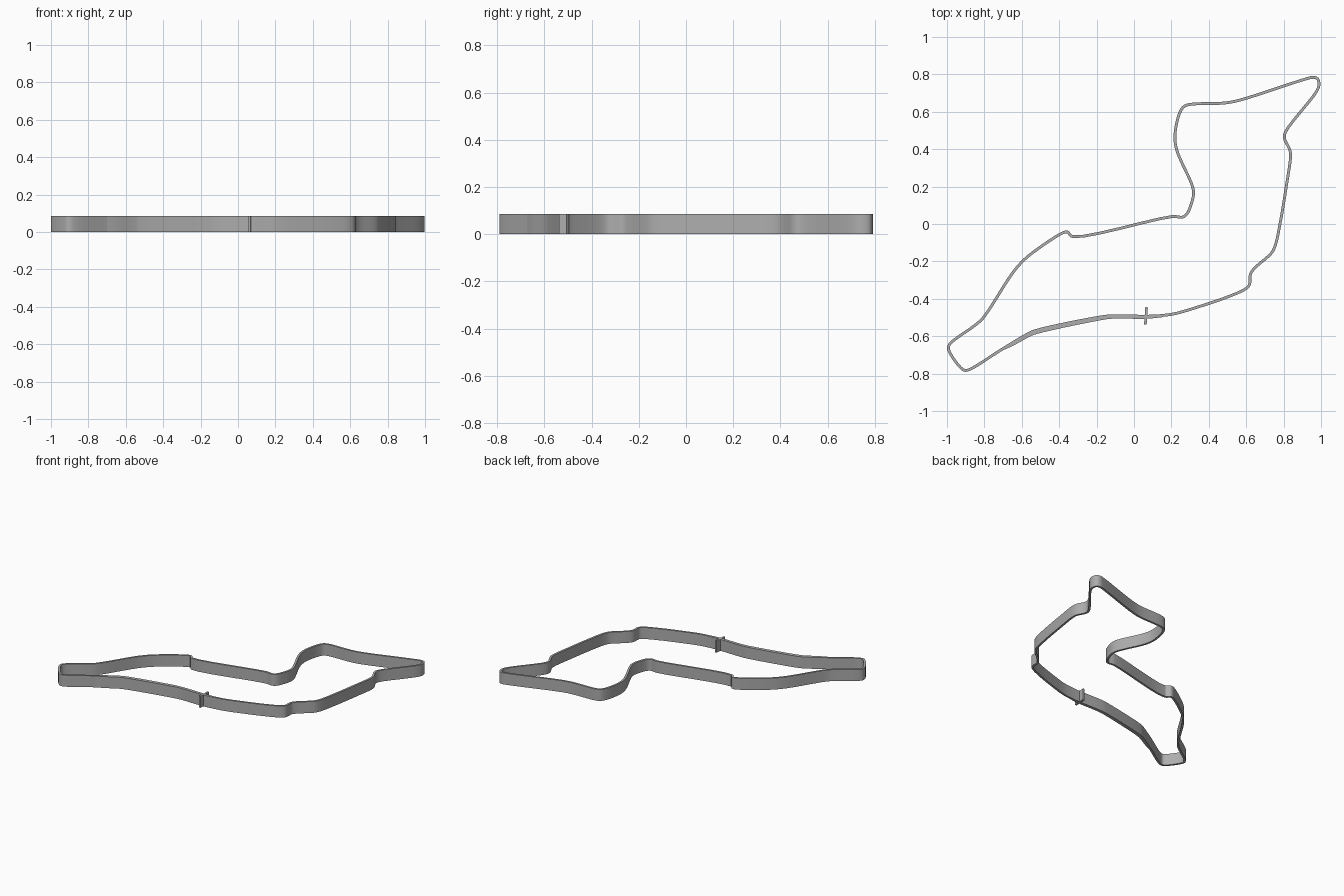
import bpy, bmesh, math
from mathutils import Vector

if "Cube" in bpy.data.objects:
    bpy.data.objects.remove(bpy.data.objects["Cube"])

HEIGHT = 0.085
WIDTH = 0.015

grey = bpy.data.materials.new("mid_grey")
grey.diffuse_color = (0.42, 0.42, 0.42, 1)
grey.use_nodes = True
grey.node_tree.nodes["Principled BSDF"].inputs["Base Color"].default_value = grey.diffuse_color

# Centre line of the closed circuit, anticlockwise from the start line
CIRCUIT = [
    (.067, -.493), (.15, -.489), (.22, -.479), (.35, -.441), (.50, -.39), (.596, -.347),
    (.617, -.325), (.623, -.268), (.645, -.236), (.735, -.155), (.755, -.115), (.783, .013),
    (.815, .206), (.837, .366), (.832, .398), (.805, .457), (.809, .490), (.976, .709),
    (.989, .746), (.981, .776), (.957, .784), (.917, .775), (.564, .662), (.484, .647),
    (.297, .639), (.265, .626), (.243, .591), (.222, .505), (.219, .447), (.233, .382),
    (.313, .20), (.318, .158), (.307, .11), (.283, .054), (.259, .037), (.206, .040),
    (-.329, -.067), (-.356, -.043), (-.382, -.048), (-.548, -.158), (-.602, -.206),
    (-.655, -.27), (-.805, -.50), (-.848, -.54), (-.985, -.642), (-.992, -.666),
    (-.979, -.698), (-.928, -.767), (-.906, -.782), (-.88, -.778), (-.703, -.668),
    (-.57, -.589), (-.53, -.571), (-.184, -.498), (-.12, -.491),
]
# Side lane running just outside the main straight
SIDE_LANE = [
    (-.703, -.668), (-.65, -.644), (-.565, -.598), (-.53, -.583), (-.184, -.508),
    (-.12, -.499), (.067, -.499), (.15, -.491),
]


def smooth_path(points, closed, steps=6):
    """Centripetal spline through the points."""
    pts = [Vector(p) for p in points]
    n = len(pts)
    get = (lambda i: pts[i % n]) if closed else (
        lambda i: pts[i] if 0 <= i < n else (2 * pts[0] - pts[1] if i < 0 else 2 * pts[-1] - pts[-2]))
    out = []
    for i in range(n if closed else n - 1):
        p = [get(i + k) for k in (-1, 0, 1, 2)]
        d = [math.sqrt((p[k + 1] - p[k]).length) for k in range(3)]
        m1 = d[1] * ((p[1] - p[0]) / d[0] - (p[2] - p[0]) / (d[0] + d[1])) + (p[2] - p[1])
        m2 = d[1] * ((p[3] - p[2]) / d[2] - (p[3] - p[1]) / (d[1] + d[2])) + (p[2] - p[1])
        for s in range(steps):
            t = s / steps
            out.append((2*t**3 - 3*t*t + 1) * p[1] + (t**3 - 2*t*t + t) * m1
                       + (3*t*t - 2*t**3) * p[2] + (t**3 - t*t) * m2)
    if not closed:
        out.append(pts[-1])
    return out


def wall(name, points, closed):
    """Sweep a rectangular section along a path lying on the ground."""
    path = smooth_path(points, closed)
    n = len(path)
    bm = bmesh.new()
    rings = []
    for i, p in enumerate(path):
        a = path[(i - 1) % n] if closed else path[max(i - 1, 0)]
        b = path[(i + 1) % n] if closed else path[min(i + 1, n - 1)]
        t = (b - a).normalized()
        side = Vector((-t.y, t.x)) * WIDTH / 2
        rings.append([bm.verts.new((p.x + s * side.x, p.y + s * side.y, z))
                      for s, z in ((-1, 0), (1, 0), (1, HEIGHT), (-1, HEIGHT))])
    for i in range(n if closed else n - 1):
        r, q = rings[i], rings[(i + 1) % n]
        for k in range(4):
            bm.faces.new((r[k], r[(k + 1) % 4], q[(k + 1) % 4], q[k]))
    if not closed:
        bm.faces.new(rings[0])
        bm.faces.new(rings[-1][::-1])
    bmesh.ops.recalc_face_normals(bm, faces=bm.faces)
    mesh = bpy.data.meshes.new(name)
    bm.to_mesh(mesh)
    bm.free()
    mesh.materials.append(grey)
    obj = bpy.data.objects.new(name, mesh)
    bpy.context.collection.objects.link(obj)
    bpy.ops.object.select_all(action='DESELECT')
    obj.select_set(True)
    bpy.context.view_layer.objects.active = obj
    bpy.ops.object.shade_smooth_by_angle(angle=math.radians(30))
    return obj


wall("circuit_wall", CIRCUIT, True)
wall("side_lane_wall", SIDE_LANE, False)

# Start line bar crossing the main straight
bpy.ops.mesh.primitive_cube_add(size=1, location=(.064, -.491, HEIGHT / 2),
                                rotation=(0, 0, math.radians(-4)))
bar = bpy.context.object
bar.name = "start_line_bar"
bar.scale = (.014, .092, HEIGHT)
bar.data.materials.append(grey)
